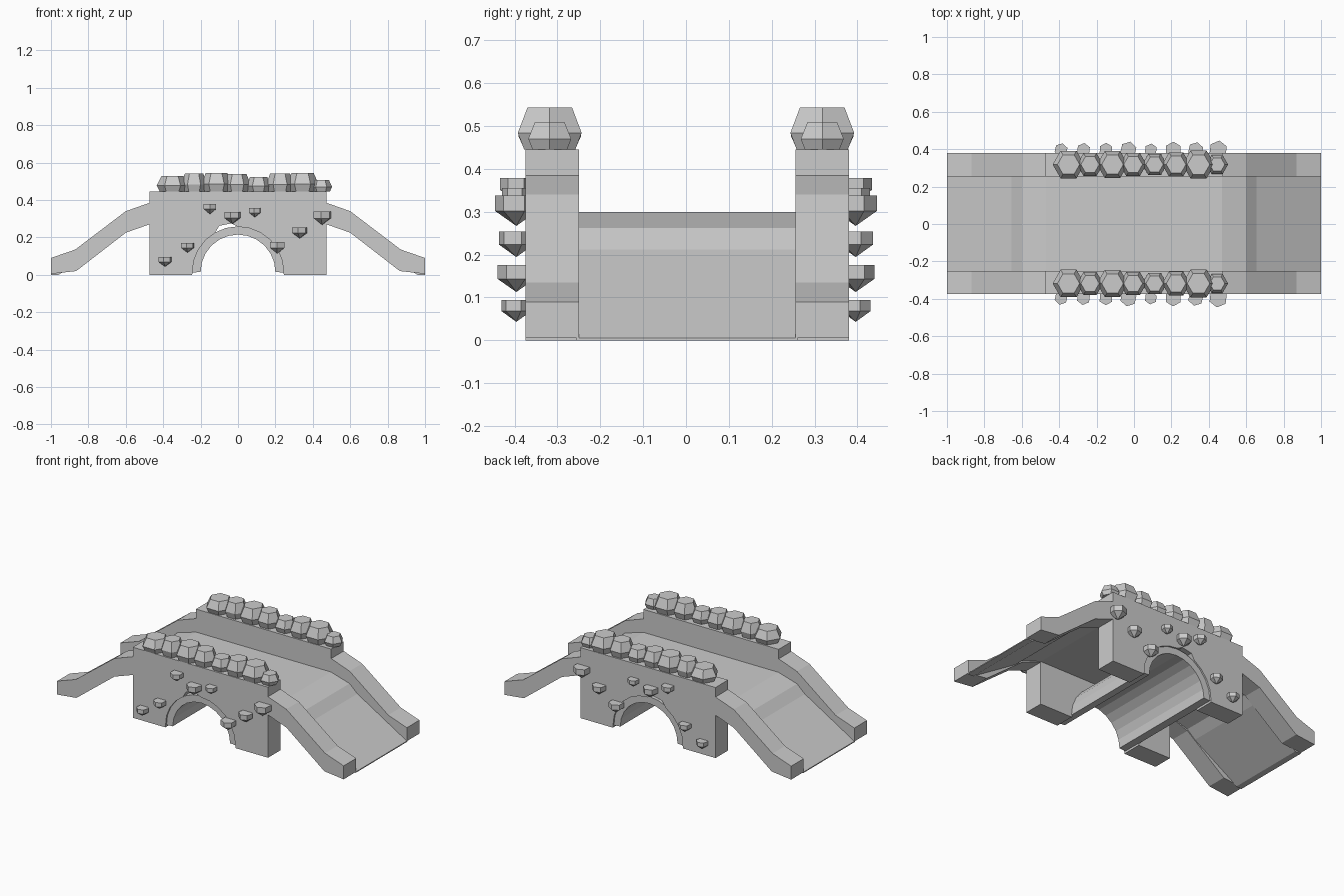
import bpy, bmesh, math

if "Cube" in bpy.data.objects:
    bpy.data.objects.remove(bpy.data.objects["Cube"])

stone = bpy.data.materials.new("grey_stone")
stone.diffuse_color = (0.6, 0.6, 0.6, 1)
stone.use_nodes = True
stone.node_tree.nodes["Principled BSDF"].inputs["Base Color"].default_value = stone.diffuse_color


def finish(name, bm):
    bmesh.ops.recalc_face_normals(bm, faces=bm.faces)
    me = bpy.data.meshes.new(name)
    bm.to_mesh(me)
    bm.free()
    me.materials.append(stone)
    ob = bpy.data.objects.new(name, me)
    bpy.context.collection.objects.link(ob)
    return ob


def extrude_xz(name, pts, y0, y1):
    """Extrude a closed x-z outline along y."""
    bm = bmesh.new()
    face = bm.faces.new([bm.verts.new((x, y0, z)) for x, z in pts])
    res = bmesh.ops.extrude_face_region(bm, geom=[face])
    verts = [v for v in res["geom"] if isinstance(v, bmesh.types.BMVert)]
    bmesh.ops.translate(bm, verts=verts, vec=(0, y1 - y0, 0))
    return finish(name, bm)


def lathe(name, centre, rings, sides=6, turn=0.0):
    """Faceted stone: rings of (radius, height); a zero radius is a tip."""
    bm = bmesh.new()
    loops = []
    for r, h in rings:
        if r == 0:
            loops.append([bm.verts.new((0, 0, h))] * sides)
        else:
            loops.append([bm.verts.new((r * math.cos(turn + math.tau * i / sides),
                                        r * math.sin(turn + math.tau * i / sides), h))
                          for i in range(sides)])
    for a, b in zip(loops, loops[1:]):
        for i in range(sides):
            j = (i + 1) % sides
            quad = list(dict.fromkeys([a[i], a[j], b[j], b[i]]))
            bm.faces.new(quad)
    for ring in (loops[0], loops[-1]):
        if ring[0] is not ring[1]:
            bm.faces.new(ring)
    ob = finish(name, bm)
    ob.location = centre
    return ob


def mirrored(half):
    """Right half outline from outside to centre -> full outline."""
    return half + [(-x, z) for x, z in reversed(half)]


def arc(r, cz, n=12):
    return [(r * math.cos(math.pi * i / n), cz + r * math.sin(math.pi * i / n))
            for i in range(n + 1)]


# Side walls with sloping rails and an arched opening
top = mirrored([(1, 0.09), (0.87, 0.135), (0.60, 0.34), (0.472, 0.385), (0.472, 0.445)])
left_under = [(-1, 0.005), (-0.865, 0.02), (-0.60, 0.225), (-0.472, 0.27), (-0.472, 0)]
right_under = [(-x, z) for x, z in reversed(left_under)]
opening = list(reversed(arc(0.245, 0.012)))
opening[0], opening[-1] = (-0.245, 0), (0.245, 0)
# narrow gap left above the vault
k = next(i for i, p in enumerate(opening) if p[0] > -0.1)
opening[k:k] = [(-0.10, 0.262), (-0.035, 0.275)]
opening = [p for i, p in enumerate(opening) if i != k + 2]
outline = top + left_under + opening + right_under
extrude_xz("front_wall", outline, -0.375, -0.25)
extrude_xz("back_wall", outline, 0.255, 0.38)

# Barrel vault running under the deck
outer, inner = arc(0.247, 0.012), arc(0.2, 0.015)
extrude_xz("vault", outer + list(reversed(inner)), -0.365, 0.37)

# Thin deck that slopes down to the ground at both ends
deck_top = [(1, 0.006), (0.655, 0.212), (0.60, 0.262), (0.47, 0.30)]
deck_low = [(0.47, 0.275), (0.60, 0.235), (0.655, 0.187), (0.96, 0.0)]
deck = mirrored(deck_top) + [(-1, 0)] + [(-x, z) for x, z in reversed(deck_low)] \
    + deck_low + [(1, 0)]
extrude_xz("deck", deck, -0.255, 0.26)

# Capstones along each wall: x, radius, top height
caps = [(-0.35, 0.085, 0.527), (-0.235, 0.07, 0.542), (-0.115, 0.083, 0.543),
        (-0.005, 0.072, 0.54), (0.11, 0.066, 0.522), (0.225, 0.075, 0.542),
        (0.345, 0.086, 0.543), (0.445, 0.058, 0.508)]
# Studs on each wall face: x, centre height, radius
studs = [(-0.39, 0.072, 0.036), (-0.27, 0.148, 0.037), (-0.15, 0.355, 0.038),
         (-0.03, 0.308, 0.045), (0.09, 0.335, 0.034), (0.21, 0.148, 0.044),
         (0.33, 0.228, 0.042), (0.45, 0.307, 0.05)]
for side, s in (("front", -1), ("back", 1)):
    for i, (x, r, h) in enumerate(caps):
        z = 0.445
        lathe(f"{side}_capstone_{i + 1}", (x, s * 0.318, z),
              [(r * 0.8, 0), (r, 0.4 * (h - z)), (r * 0.7, h - z)])
    for i, (x, z, r) in enumerate(studs):
        lathe(f"{side}_stud_{i + 1}", (x, s * 0.396, z),
              [(0, -0.8 * r), (r, -0.1 * r), (r, 0.62 * r)], turn=0.3 + 0.1 * (i % 3))
